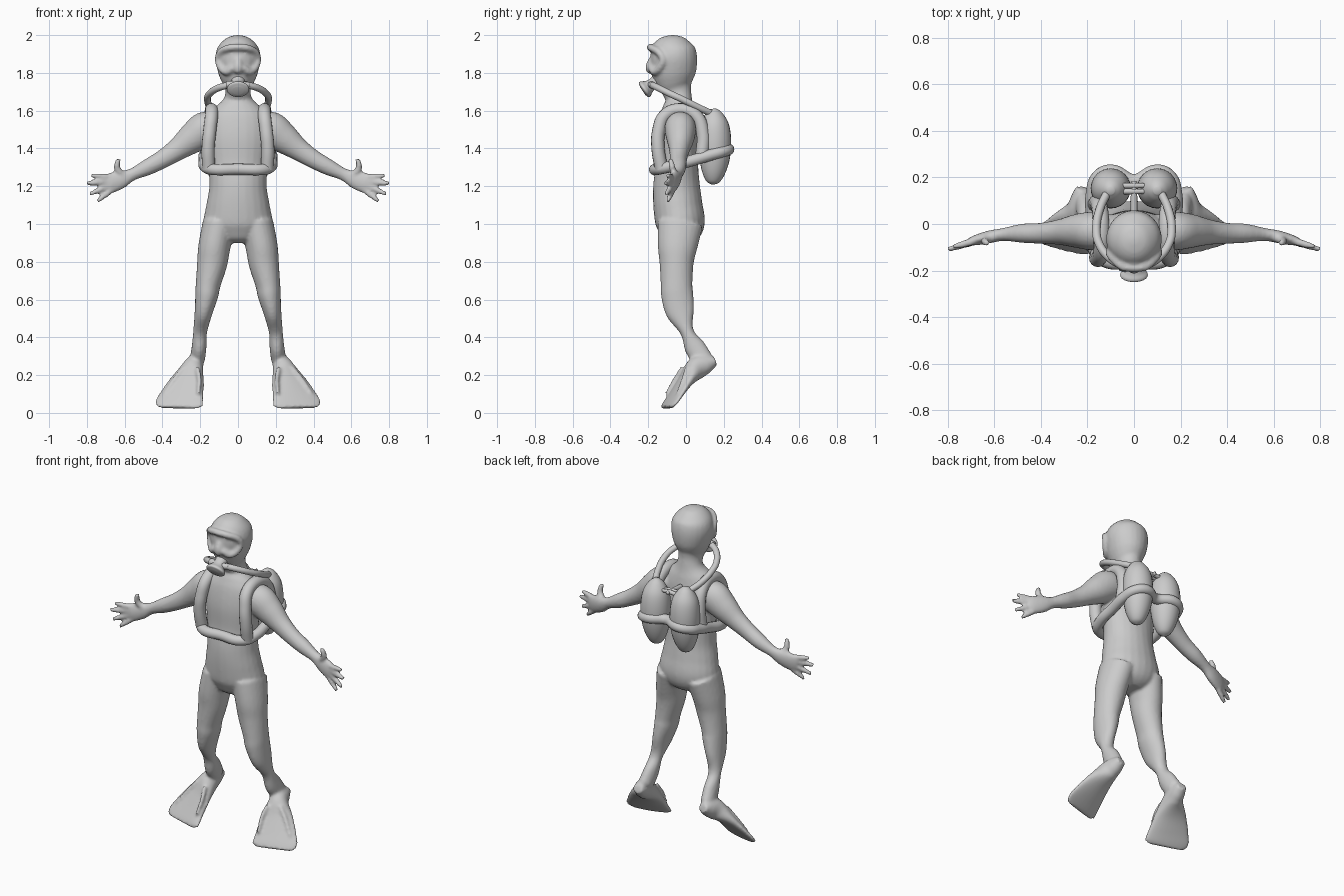
import bpy, bmesh, math
from mathutils import Vector


def spline(pts, n=6):
    """Catmull-Rom through rows of any width."""
    out = []
    for i in range(len(pts) - 1):
        p0, p1, p2 = pts[max(i - 1, 0)], pts[i], pts[i + 1]
        p3 = pts[min(i + 2, len(pts) - 1)]
        for k in range(n):
            t = k / n
            out.append([0.5 * (2 * b + (c - a) * t + (2 * a - 5 * b + 4 * c - d) * t * t
                               + (3 * b - a - 3 * c + d) * t ** 3)
                        for a, b, c, d in zip(p0, p1, p2, p3)])
    out.append(list(pts[-1]))
    return out


def loft(bm, pts, u, s=1, sides=24):
    """Elliptical sections (x, y, z, a, b); a lies along u. s=-1 mirrors in x."""
    rows = spline(pts)
    pos = [Vector(r[:3]) for r in rows]
    rings = []
    for i, r in enumerate(rows):
        t = (pos[min(i + 1, len(pos) - 1)] - pos[max(i - 1, 0)]).normalized()
        w = Vector(u)
        w = (w - t * w.dot(t)).normalized()
        v = t.cross(w)
        ring = []
        for k in range(sides):
            g = 2 * math.pi * k / sides
            p = pos[i] + w * (max(r[3], .003) * math.cos(g)) + v * (max(r[4], .003) * math.sin(g))
            ring.append(bm.verts.new((p.x * s, p.y, p.z)))
        rings.append(ring)
    faces = [bm.faces.new(rings[0][::-1]), bm.faces.new(rings[-1])]
    for a, b in zip(rings, rings[1:]):
        for k in range(sides):
            j = (k + 1) % sides
            faces.append(bm.faces.new((a[k], a[j], b[j], b[k])))
    bmesh.ops.recalc_face_normals(bm, faces=faces)


def upright(bm, prof, s=1):
    loft(bm, prof, (1, 0, 0), s)


def make(name, bm):
    me = bpy.data.meshes.new(name)
    bm.to_mesh(me)
    bm.free()
    for p in me.polygons:
        p.use_smooth = True
    ob = bpy.data.objects.new(name, me)
    bpy.context.collection.objects.link(ob)
    return ob


def rod(bm, pts, r, s=1, u=(0, 1, 0)):
    loft(bm, [(*p, r, r) for p in pts[:-1]] + [(*pts[-1], r * .7, r * .7)], u, s, 12)


def hose(name, pts, r, s=1, cyclic=False):
    """Round tube along a smooth curve."""
    cu = bpy.data.curves.new(name, 'CURVE')
    cu.dimensions = '3D'
    cu.bevel_depth, cu.bevel_resolution, cu.resolution_u = r, 5, 8
    cu.use_fill_caps = True
    sp = cu.splines.new('BEZIER')
    sp.bezier_points.add(len(pts) - 1)
    for b, p in zip(sp.bezier_points, pts):
        b.co = (p[0] * s, p[1], p[2])
        b.handle_left_type = b.handle_right_type = 'AUTO'
    sp.use_cyclic_u = cyclic
    ob = bpy.data.objects.new(name, cu)
    bpy.context.collection.objects.link(ob)
    return ob


bm = bmesh.new()
# torso, neck and head
torso = [(.90, -.03, .07, .06), (.93, -.03, .14, .10), (1.0, -.03, .182, .13), (1.1, -.043, .168, .13),
         (1.2, -.05, .152, .124), (1.32, -.048, .157, .112), (1.45, -.05, .17, .11),
         (1.55, -.045, .165, .10), (1.61, -.04, .13, .085), (1.66, -.038, .078, .07),
         (1.71, -.05, .066, .08), (1.75, -.06, .085, .10), (1.80, -.065, .105, .118),
         (1.88, -.065, .12, .124), (1.94, -.07, .105, .11), (1.985, -.07, .06, .065), (2.0, -.07, .012, .012)]
upright(bm, [(0, cy, z, a, b) for z, cy, a, b in torso])

for s in (1, -1):
    # legs
    upright(bm, [(.10, -.03, 1.0, .088, .12), (.125, -.045, .88, .085, .105), (.137, -.05, .79, .08, .09),
                 (.158, -.05, .68, .066, .084), (.166, -.046, .62, .061, .085), (.183, -.03, .53, .047, .075),
                 (.2, .005, .43, .037, .036), (.206, .045, .35, .039, .055), (.215, .09, .28, .04, .055)], s)
    # fins
    wide = (.94, .32, .1)
    loft(bm, [(.222, .155, .275, .03, .025), (.228, .11, .26, .044, .05), (.24, .055, .235, .058, .06),
              (.268, 0, .17, .095, .036), (.295, -.05, .10, .122, .024), (.312, -.085, .05, .136, .018),
              (.318, -.102, .027, .11, .013)], wide, s)
    # raised ribs on the fins
    for k in (-1, 1):
        rod(bm, [(.25 + k * .035, -.005 + k * .012, .24), (.27 + k * .065, -.035 + k * .022, .18),
                 (.30 + k * .09, -.075 + k * .03, .10)], .012, s, wide)
    # arms and palms
    loft(bm, [(.10, -.03, 1.53, .07, .06), (.17, -.03, 1.505, .083, .092), (.24, -.03, 1.455, .074, .082),
              (.32, -.035, 1.395, .055, .06), (.40, -.04, 1.343, .045, .049), (.48, -.04, 1.30, .041, .043),
              (.56, -.045, 1.262, .028, .033), (.62, -.055, 1.235, .027, .048), (.68, -.07, 1.215, .022, .054),
              (.71, -.076, 1.208, .013, .045)], (0, 1, 0), s)
    # fingers and thumb
    for a, b in (((.68, -.072, 1.248), (.778, -.098, 1.258)), ((.69, -.075, 1.224), (.80, -.11, 1.214)),
                 ((.69, -.075, 1.20), (.785, -.106, 1.158)), ((.665, -.07, 1.182), (.745, -.096, 1.122))):
        m = tuple((p + q) / 2 for p, q in zip(a, b))
        rod(bm, [a, m, b], .0155, s)
    rod(bm, [(.60, -.058, 1.25), (.64, -.072, 1.295), (.632, -.082, 1.345)], .018, s)
    # mask rim
    rod(bm, [(0, -.19, 1.936), (.05, -.182, 1.932), (.092, -.145, 1.91), (.105, -.122, 1.87), (.09, -.14, 1.825),
             (.06, -.167, 1.805), (.03, -.183, 1.825), (0, -.188, 1.835)], .019, s, (.3, .8, .5))
# nose pocket
rod(bm, [(0, -.17, 1.87), (0, -.19, 1.83), (0, -.185, 1.80)], .026)
body = make("diver_body", bm)
rm = body.modifiers.new("blend", 'REMESH')
rm.mode, rm.voxel_size, rm.use_smooth_shade = 'VOXEL', .009, True
sm = body.modifiers.new("soften", 'SMOOTH')
sm.factor, sm.iterations = .5, 4

# breathing mouthpiece
bm = bmesh.new()
loft(bm, [(0, -.14, 1.765, .04, .04), (0, -.178, 1.741, .034, .03), (0, -.198, 1.727, .042, .036),
          (0, -.214, 1.716, .058, .047), (0, -.224, 1.709, .056, .045), (0, -.23, 1.705, .03, .025)], (1, 0, 0))
rod(bm, [(-.06, -.18, 1.737), (0, -.19, 1.735), (.06, -.18, 1.737)], .021)
make("mouthpiece", bm)

for s, side in ((1, "left"), (-1, "right")):
    # air tanks
    bm = bmesh.new()
    upright(bm, [(.1, .142, 1.208, .004, .004), (.1, .143, 1.225, .036, .036), (.1, .147, 1.28, .064, .064),
                 (.1, .152, 1.36, .082, .082), (.1, .153, 1.45, .086, .086), (.1, .15, 1.53, .075, .075),
                 (.1, .146, 1.585, .045, .045), (.1, .143, 1.61, .016, .016)], s)
    make("air_tank_" + side, bm)
    # shoulder harness
    hose("shoulder_harness_" + side,
         [(.155, -.13, 1.29), (.158, -.148, 1.40), (.15, -.145, 1.49), (.14, -.11, 1.575), (.14, -.03, 1.605),
          (.145, .05, 1.575), (.155, .09, 1.48), (.165, .085, 1.36)], .035, s)
    # breathing hoses
    hose("breathing_hose_" + side,
         [(.04, -.182, 1.737), (.1, -.15, 1.722), (.15, -.085, 1.69), (.162, -.02, 1.66), (.145, .07, 1.615),
          (.115, .135, 1.585)], .018, s)

# waist belt passing round the tanks
half = [(.14, -.148, 1.29), (.175, -.08, 1.305), (.178, .03, 1.335), (.178, .13, 1.365), (.155, .2, 1.385),
        (.1, .226, 1.395)]
belt = [(0, -.162, 1.29)] + half + [(0, .185, 1.395)] + [(-x, y, z) for x, y, z in reversed(half)]
hose("waist_belt", belt, .03, 1, True)

# valve bridge between the tanks
bm = bmesh.new()
for dz, dy in ((0, .14), (.0, .165)):
    rod(bm, [(-.07, dy, 1.555 + dz), (0, dy, 1.56 + dz), (.07, dy, 1.555 + dz)], .012)
rod(bm, [(0, .05, 1.55), (0, .12, 1.555), (0, .185, 1.56)], .014, 1, (1, 0, 0))
make("valve_bridge", bm)

# turn curves and modifiers into plain meshes
for ob in bpy.context.scene.objects:
    ob.select_set(True)
bpy.context.view_layer.objects.active = body
bpy.ops.object.convert(target='MESH')
bpy.ops.object.shade_smooth()
